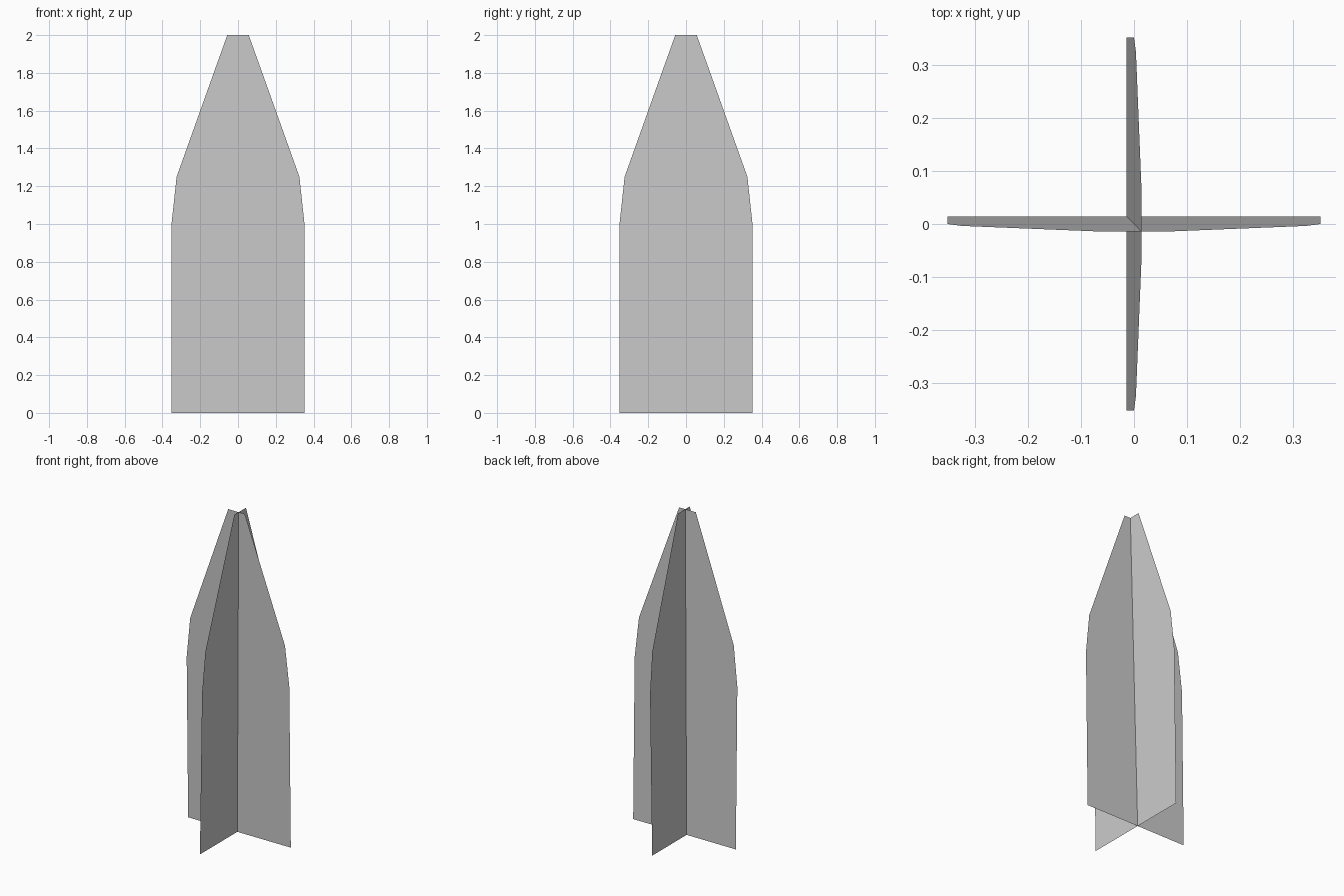
import bpy

if "Cube" in bpy.data.objects:
    bpy.data.objects.remove(bpy.data.objects["Cube"])

LEAN = 0.0145  # each sheet leans slightly across its own plane
# (half width, height) up one side of the blade outline
PROFILE = [(0.352, 0.0), (0.352, 1.0), (0.325, 1.25), (0.057, 2.0)]


def blade(name, along_x):
    outline = PROFILE + [(-w, z) for w, z in reversed(PROFILE)]
    verts = []
    for w, z in outline:
        offset = LEAN * (1 - z)
        verts.append((w, offset, z) if along_x else (-offset, w, z))
    mesh = bpy.data.meshes.new(name)
    mesh.from_pydata(verts, [], [range(len(verts))])
    mesh.update()
    obj = bpy.data.objects.new(name, mesh)
    bpy.context.collection.objects.link(obj)
    return obj


# Two crossed flat sheets
blade("blade_across", True)
blade("blade_front_to_back", False)
